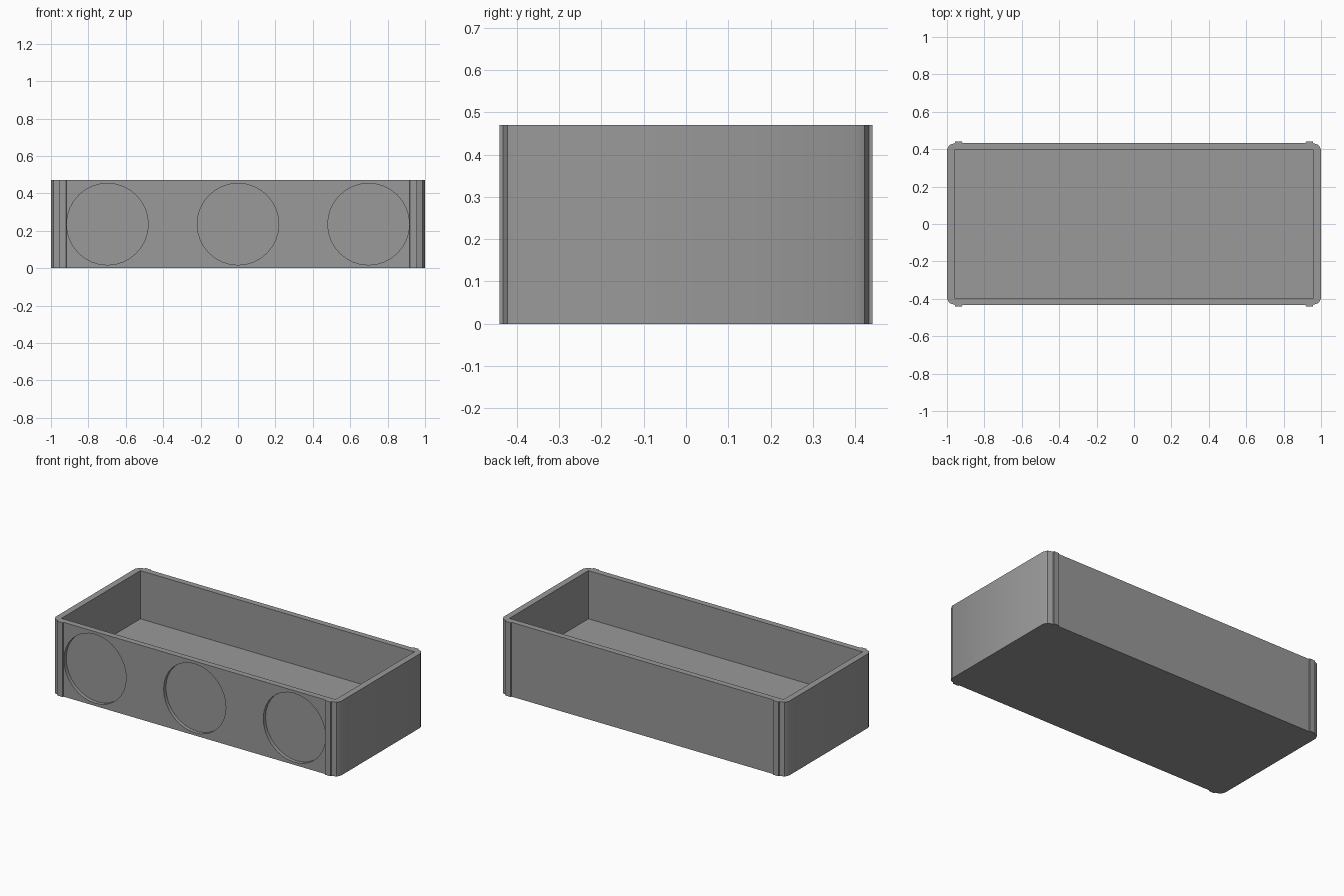
import bpy, bmesh
from math import pi

if "Cube" in bpy.data.objects:
    bpy.data.objects.remove(bpy.data.objects["Cube"])

H = 0.47        # overall height
FLOOR = 0.165   # height of the inner floor


def cut(target, cutter):
    """Subtract a hidden helper from the target and apply it."""
    cutter.hide_render = True
    mod = target.modifiers.new("cut", 'BOOLEAN')
    mod.operation = 'DIFFERENCE'
    mod.solver = 'EXACT'
    mod.object = cutter
    bpy.context.view_layer.objects.active = target
    bpy.ops.object.modifier_apply(modifier=mod.name)
    bpy.data.objects.remove(cutter, do_unlink=True)


# outer shell: one corner profile with its raised strip, mirrored to all four
corner = [(1.0, 0.397), (0.987, 0.4225), (0.957, 0.433),
          (0.956, 0.441), (0.919, 0.441), (0.918, 0.433)]
outline = corner + [(-x, y) for x, y in reversed(corner)]
outline += [(-x, -y) for x, y in outline]

bm = bmesh.new()
base = bm.faces.new([bm.verts.new((x, y, 0)) for x, y in outline])
walls = bmesh.ops.extrude_face_region(bm, geom=[base])
bmesh.ops.translate(bm, vec=(0, 0, H),
                    verts=[v for v in walls["geom"] if isinstance(v, bmesh.types.BMVert)])
bmesh.ops.recalc_face_normals(bm, faces=bm.faces)
mesh = bpy.data.meshes.new("tray_body")
bm.to_mesh(mesh)
bm.free()
body = bpy.data.objects.new("tray_body", mesh)
bpy.context.collection.objects.link(body)

# dark grey finish
grey = bpy.data.materials.new("dark_grey")
grey.diffuse_color = (0.32, 0.32, 0.32, 1)
grey.use_nodes = True
grey.node_tree.nodes["Principled BSDF"].inputs["Base Color"].default_value = grey.diffuse_color
mesh.materials.append(grey)

# open cavity
bpy.ops.mesh.primitive_cube_add(size=1, location=(0, 0, FLOOR + 0.5))
cavity = bpy.context.object
cavity.name = "cavity_cutter"
cavity.scale = (1.92, 0.79, 1)
cavity.data.materials.append(grey)
cut(body, cavity)

# three shallow round recesses in the front wall
for x in (-0.698, 0, 0.698):
    bpy.ops.mesh.primitive_cylinder_add(vertices=32, radius=0.218, depth=0.046,
                                        location=(x, -0.433, H / 2),
                                        rotation=(pi / 2, 0, 0))
    recess = bpy.context.object
    recess.name = "recess_cutter"
    recess.data.materials.append(grey)
    cut(body, recess)

# soft corners, crisp edges
bpy.ops.object.select_all(action='DESELECT')
body.select_set(True)
bpy.context.view_layer.objects.active = body
bpy.ops.object.shade_smooth_by_angle(angle=pi / 6)
